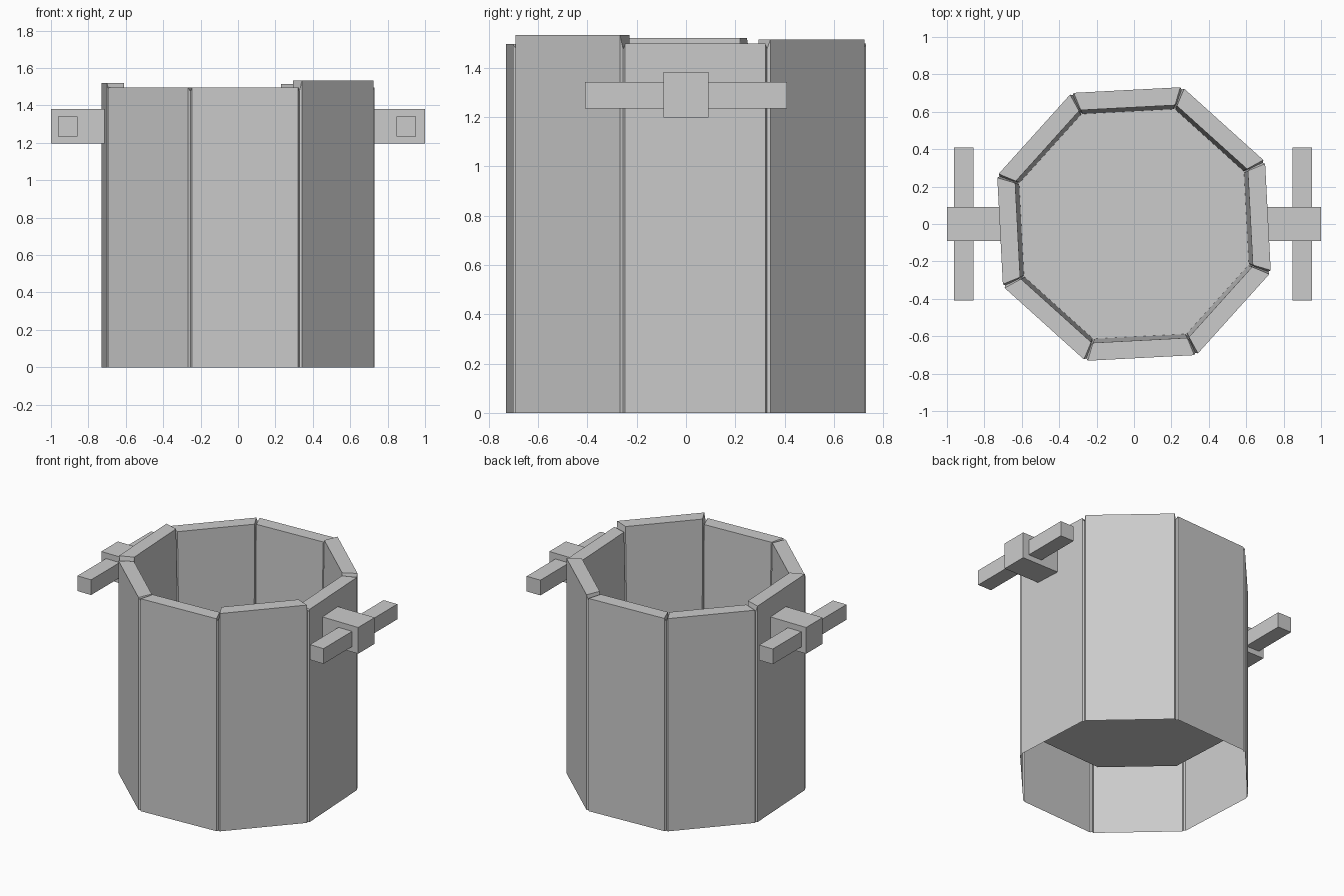
import bpy
import bmesh
from math import cos, sin, tan, radians
from mathutils import Matrix, Vector

cube = bpy.data.objects.get("Cube")
if cube:
    bpy.data.objects.remove(cube)

grey = bpy.data.materials.new("light grey")
grey.use_nodes = True
colour = (0.6, 0.6, 0.6, 1)
grey.diffuse_color = colour
grey.node_tree.nodes["Principled BSDF"].inputs["Base Color"].default_value = colour

SIDES = 8
TURN = 3          # slight twist of the whole tub, in degrees
FLOOR_Z = 0.42
SEAM_TOP = 1.475
HALF_TAN = tan(radians(180 / SIDES))


def add_object(name, bm):
    mesh = bpy.data.meshes.new(name)
    bm.to_mesh(mesh)
    bm.free()
    mesh.materials.append(grey)
    obj = bpy.data.objects.new(name, mesh)
    bpy.context.collection.objects.link(obj)
    return obj


def box(name, low, high):
    bm = bmesh.new()
    low, high = Vector(low), Vector(high)
    bmesh.ops.create_cube(bm, size=1, matrix=Matrix.Translation((low + high) / 2)
                          @ Matrix.Diagonal((*(high - low), 1)))
    return add_object(name, bm)


def stave(name, angle, top):
    """Raised panel wrapped over the rim, with bevels falling to the seams."""
    # distance from centre, height: outside foot, outside rim, inside rim, floor
    seam = [(0.705, 0), (0.705, SEAM_TOP), (0.632, SEAM_TOP), (0.610, FLOOR_Z)]
    panel = [(0.717, 0), (0.717, top), (0.623, top), (0.602, FLOOR_Z)]
    gap = [0.012, 0.012, 0.006, 0.006]
    bm = bmesh.new()
    columns = []
    for side, path in ((-1, seam), (-1, panel), (1, panel), (1, seam)):
        column = []
        for (r, z), g in zip(path, gap):
            half = r * HALF_TAN - (g if path is panel else 0)
            column.append(bm.verts.new((r, side * half, z)))
        columns.append(column)
    for a, b in zip(columns, columns[1:]):
        for i in range(3):
            bm.faces.new((a[i], b[i], b[i + 1], a[i + 1]))
    bmesh.ops.rotate(bm, verts=bm.verts, matrix=Matrix.Rotation(angle, 3, "Z"))
    return add_object(name, bm)


# Staves of uneven height, counter-clockwise from +x
tops = {"left": 1.497, "back_left": 1.514, "back": 1.497, "back_right": 1.497,
        "right": 1.52, "front_right": 1.495, "front": 1.495, "front_left": 1.533}
for k, (place, top) in enumerate(tops.items()):
    stave(place + "_stave", radians(TURN + k * 360 / SIDES), top)

# Raised floor
bm = bmesh.new()
radius = 0.607 / cos(radians(180 / SIDES))
corners = [radians(TURN + (k + 0.5) * 360 / SIDES) for k in range(SIDES)]
bm.faces.new([bm.verts.new((radius * cos(a), radius * sin(a), FLOOR_Z)) for a in corners])
add_object("tub_floor", bm)

# Handles: a block on each side with a crossbar through it
for place, s in (("left", 1), ("right", -1)):
    x0, x1 = sorted((s * 0.69, s * 1.0))
    box(place + "_handle_block", (x0, -0.092, 1.197), (x1, 0.092, 1.382))
    centre = 0.9 if s > 0 else -0.91
    box(place + "_handle_bar", (centre - 0.053, -0.41, 1.235), (centre + 0.053, 0.41, 1.342))
